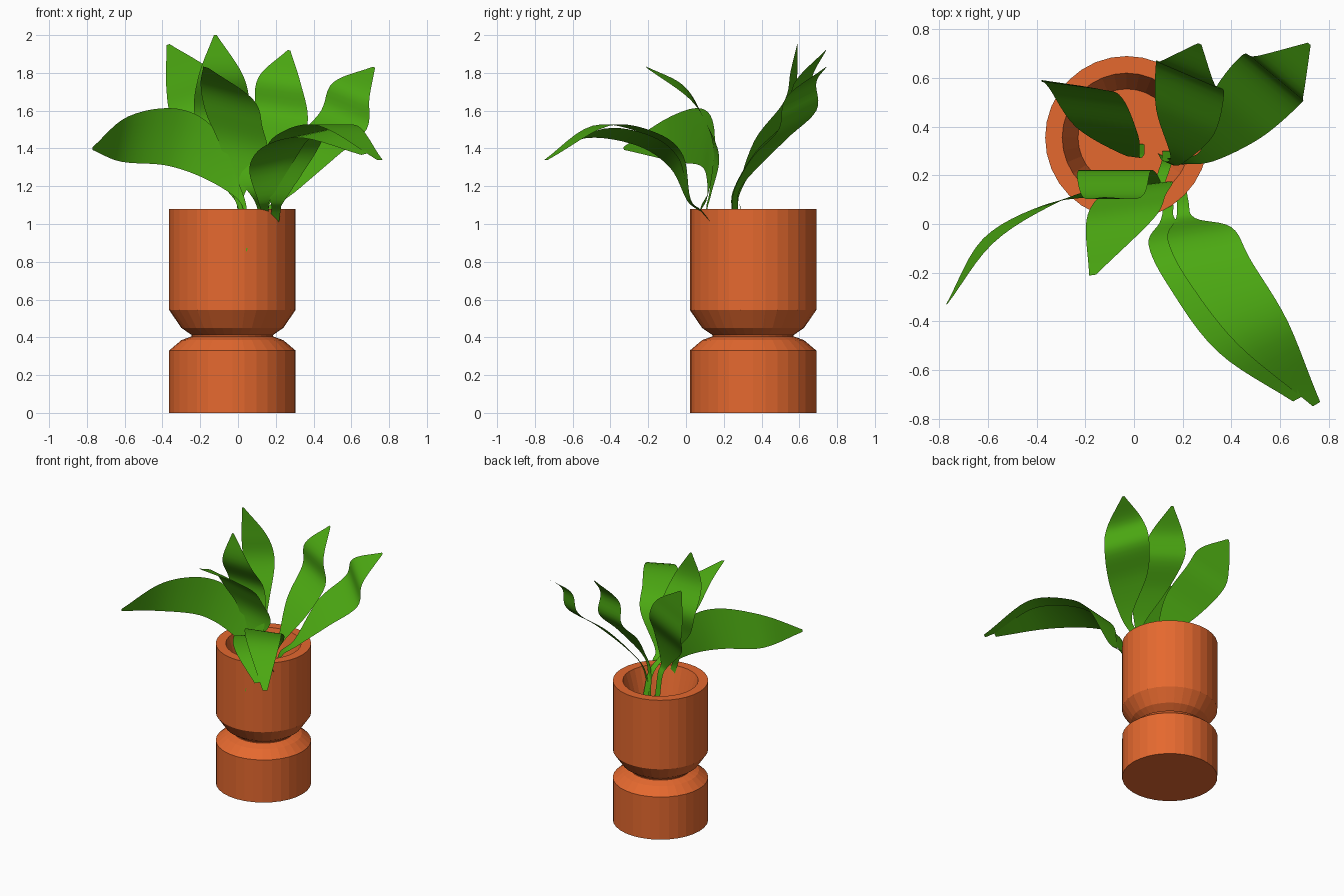
import bpy, bmesh, math
from mathutils import Vector

if "Cube" in bpy.data.objects:
    bpy.data.objects.remove(bpy.data.objects["Cube"])


def material(name, color):
    m = bpy.data.materials.new(name)
    m.diffuse_color = (*color, 1)
    m.use_nodes = True
    m.node_tree.nodes["Principled BSDF"].inputs["Base Color"].default_value = m.diffuse_color
    return m


def make_object(name, bm, mat, smooth):
    me = bpy.data.meshes.new(name)
    bm.to_mesh(me)
    bm.free()
    me.materials.append(mat)
    for p in me.polygons:
        p.use_smooth = smooth
    ob = bpy.data.objects.new(name, me)
    bpy.context.collection.objects.link(ob)
    return ob


def lathe(name, profile, center, mat, sides=32):
    bm = bmesh.new()
    rings = []
    for r, z in profile:
        rings.append([bm.verts.new((center[0] + r * math.cos(2 * math.pi * i / sides),
                                    center[1] + r * math.sin(2 * math.pi * i / sides), z))
                      for i in range(sides)])
    for a, b in zip(rings, rings[1:]):
        for i in range(sides):
            j = (i + 1) % sides
            bm.faces.new((a[i], a[j], b[j], b[i]))
    bm.faces.new(rings[0][::-1])
    bm.faces.new(rings[-1])
    return make_object(name, bm, mat, False)


def spline(vals, steps):
    # Catmull-Rom through the given points
    p = [2 * vals[0] - vals[1]] + vals + [2 * vals[-1] - vals[-2]]
    out = []
    for i in range(1, len(p) - 2):
        a, b, c, d = p[i - 1:i + 3]
        for s in range(steps):
            t = s / steps
            out.append(0.5 * (2 * b + (c - a) * t + (2 * a - 5 * b + 4 * c - d) * t * t
                              + (3 * b - a - 3 * c + d) * t ** 3))
    return out + [vals[-1]]


def leaf(name, path, half, mat, half_end=None, widths=(.15, .15, .22, .85, 1, .8, .05), steps=6):
    # half is the sideways half width at the base; half_end twists it toward the tip
    start, end = Vector(half), Vector(half_end or half)
    mids = spline([Vector(p) for p in path], steps)
    ws = [max(w, .05) for w in spline(list(widths), steps)]
    bm = bmesh.new()
    rows = []
    for i, (m, w) in enumerate(zip(mids, ws)):
        f = max(0, (i / (len(mids) - 1) - .35) / .65)
        side = start.lerp(end, f)
        rows.append([bm.verts.new(m + side * (w * u)) for u in (-1, -.5, 0, .5, 1)])
    for a, b in zip(rows, rows[1:]):
        for k in range(4):
            bm.faces.new((a[k], a[k + 1], b[k + 1], b[k]))
    return make_object(name, bm, mat, True)


clay = material("terracotta", (0.78, 0.14, 0.028))
green = material("leaf_green", (0.071, 0.392, 0.006))

# Pot: base drum, pinched waist, upper drum, hollow inside
lathe("pot", [(.335, 0), (.335, .33), (.27, .385), (.215, .405), (.215, .412), (.27, .45),
              (.335, .545), (.335, 1.08), (.265, 1.08), (.20, .86)], (-.03, .355), clay)

# Two arching leaves at the front right
broad = (.15, .15, .25, .9, 1, .9, .15)
leaf("arching_leaf_upper", [(.18, .22, .87), (.20, .09, 1.06), (.21, .02, 1.13),
                            (.27, -.04, 1.36), (.35, -.19, 1.48), (.53, -.45, 1.52),
                            (.75, -.74, 1.34)],
     (.16, .02, .0), green, (.10, .06, .0), broad)
leaf("arching_leaf_lower", [(.13, .22, .87), (.14, .08, 1.06), (.14, .01, 1.13),
                            (.18, -.06, 1.32), (.27, -.22, 1.44), (.45, -.48, 1.48),
                            (.67, -.72, 1.37)],
     (.14, .02, .02), green, (.11, .06, .03), broad)

# Leaf reaching left, standing on edge
leaf("left_leaf", [(.05, .03, .87), (.04, .07, 1.06), (.0, .12, 1.17), (-.15, .13, 1.37),
                   (-.35, .08, 1.46), (-.60, -.07, 1.45), (-.77, -.33, 1.40)],
     (.04, .04, .15), green, (.02, -.03, .15))

# Leaves rising toward the back
leaf("back_right_leaf", [(.14, .25, .87), (.18, .26, 1.08), (.30, .28, 1.20), (.42, .44, 1.40),
                         (.56, .59, 1.55), (.60, .61, 1.71), (.72, .74, 1.83)],
     (.12, -.10, -.05), green)
leaf("back_leaf", [(.12, .28, .87), (.14, .25, 1.08), (.18, .27, 1.20), (.21, .42, 1.40),
                   (.23, .60, 1.58), (.22, .62, 1.76), (.27, .74, 1.92)],
     (.14, -.06, -.02), green)
leaf("back_left_leaf", [(.02, .33, .87), (.02, .29, 1.08), (-.01, .28, 1.17), (-.11, .38, 1.40),
                        (-.20, .54, 1.60), (-.26, .57, 1.77), (-.37, .59, 1.95)],
     (.15, -.02, .05), green)

# Upright leaves in the middle
leaf("tall_leaf", [(.14, .30, .87), (.13, .24, 1.06), (.08, .14, 1.18), (-.02, .18, 1.38),
                   (-.08, .22, 1.58), (-.09, .11, 1.78), (-.12, .11, 2.0)],
     (.15, 0, 0), green)
leaf("front_leaf", [(.08, .14, .87), (.03, .11, 1.06), (.0, .13, 1.17), (.03, .16, 1.38),
                    (-.02, .10, 1.55), (-.06, .0, 1.70), (-.17, -.21, 1.83)],
     (.16, .02, -.04), green, (.14, .02, -.04), (.15, .15, .22, .8, 1, .95, .1))
